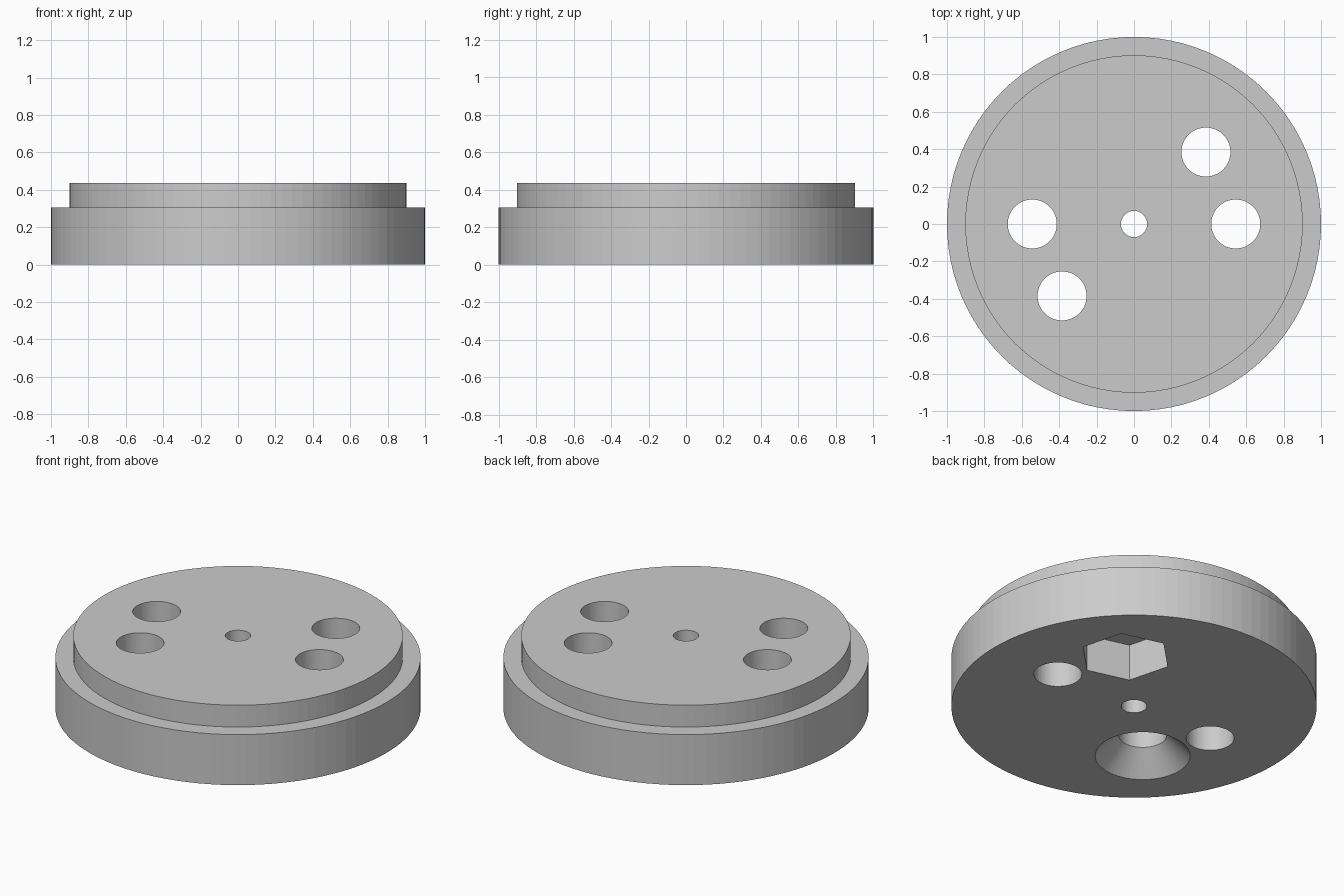
import bpy, bmesh
from math import pi, cos, sin, radians

cube = bpy.data.objects.get("Cube")
if cube:
    bpy.data.objects.remove(cube, do_unlink=True)

STEP, TOP = 0.305, 0.437      # shoulder and top heights
HOLE_R, RING_R = 0.131, 0.544  # bolt holes and their pitch radius

grey = bpy.data.materials.new("machined grey")
grey.use_nodes = True
colour = (0.6, 0.6, 0.6, 1)
grey.diffuse_color = colour
grey.node_tree.nodes["Principled BSDF"].inputs["Base Color"].default_value = colour


def lathe(name, profile, centre=(0, 0), sides=64, turn=0):
    """Closed solid from stacked (radius, height) rings."""
    bm = bmesh.new()
    rings = []
    for r, z in profile:
        angles = [turn + 2 * pi * i / sides for i in range(sides)]
        rings.append([bm.verts.new((centre[0] + r * cos(a), centre[1] + r * sin(a), z))
                      for a in angles])
    for low, high in zip(rings, rings[1:]):
        for i in range(sides):
            j = (i + 1) % sides
            bm.faces.new((low[i], low[j], high[j], high[i]))
    bm.faces.new(rings[0][::-1])
    bm.faces.new(rings[-1])
    mesh = bpy.data.meshes.new(name)
    bm.to_mesh(mesh)
    bm.free()
    mesh.materials.append(grey)
    obj = bpy.data.objects.new(name, mesh)
    bpy.context.collection.objects.link(obj)
    return obj


def cut(body, cutter):
    """Subtract the cutter from the body and discard it."""
    cutter.hide_render = True
    mod = body.modifiers.new(cutter.name, 'BOOLEAN')
    mod.operation, mod.solver, mod.object = 'DIFFERENCE', 'EXACT', cutter
    bpy.context.view_layer.objects.active = body
    bpy.ops.object.modifier_apply(modifier=mod.name)
    bpy.data.objects.remove(cutter, do_unlink=True)


def on_ring(degrees):
    a = radians(degrees)
    return RING_R * cos(a), RING_R * sin(a)


# Stepped disc
disc = lathe("stepped_disc", [(1, 0), (1, STEP), (0.902, STEP), (0.902, TOP)], sides=96)

# Central bore and four bolt holes, all right through
cut(disc, lathe("centre_bore", [(0.07, -0.1), (0.07, TOP + 0.1)], sides=48))
for angle in (0, 45, 180, 225):
    cut(disc, lathe("bolt_hole", [(HOLE_R, -0.1), (HOLE_R, TOP + 0.1)], on_ring(angle)))

# Hexagonal nut pocket in the underside
cut(disc, lathe("nut_pocket", [(0.255, -0.1), (0.255, 0.22)], on_ring(45), 6, radians(45)))

# Conical countersink in the underside
cut(disc, lathe("countersink", [(0.36, -0.1), (0.26, 0), (HOLE_R - 0.001, 0.13)], on_ring(225)))
